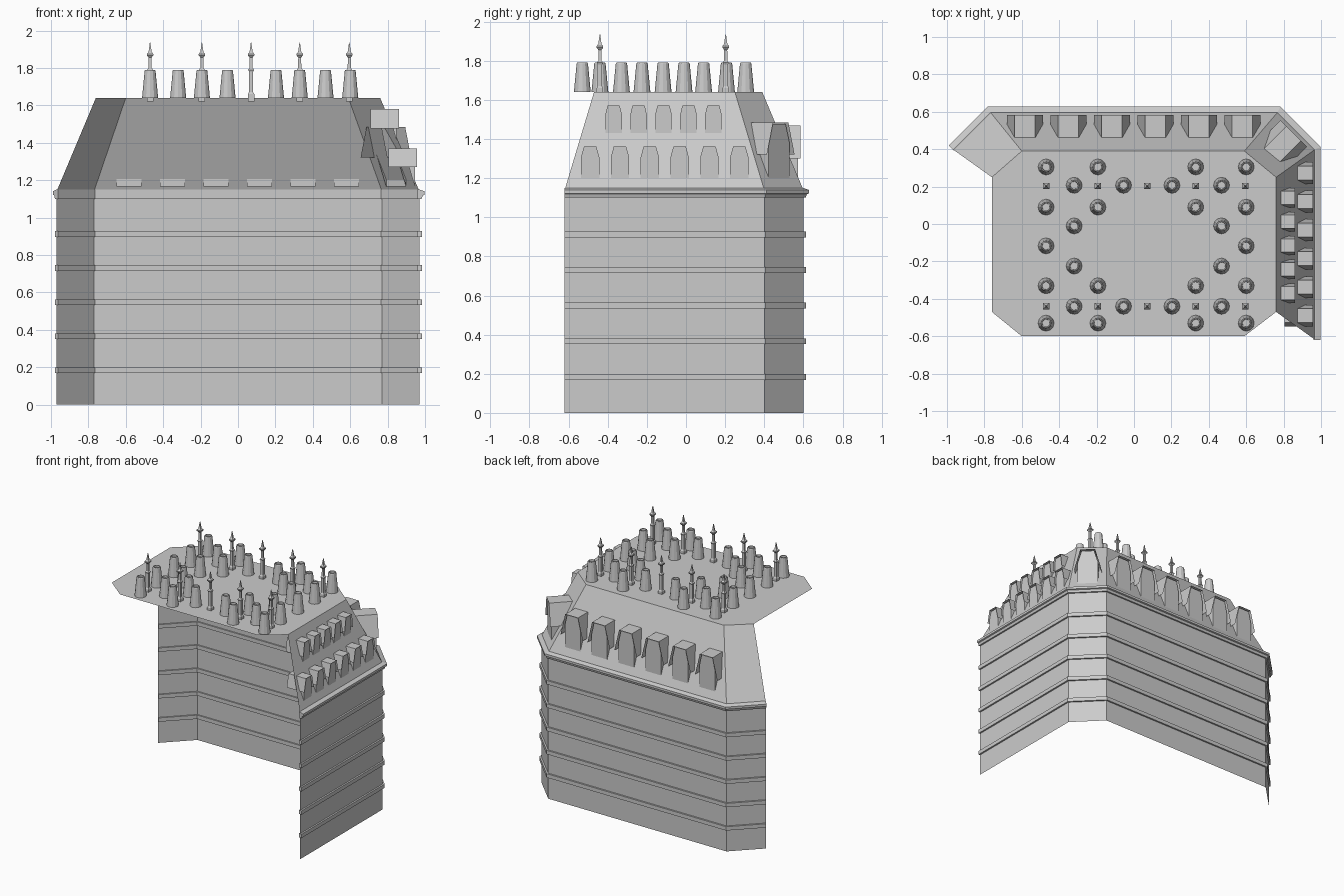
import bpy, bmesh
from math import radians, cos, sin, pi
from mathutils import Vector

if "Cube" in bpy.data.objects:
    bpy.data.objects.remove(bpy.data.objects["Cube"])

# Wall footprint (open on the front and most of the left)
PATH = [(-.97, .40), (-.77, .60), (.77, .60), (.97, .40), (.97, -.62)]
ROOF = [(-.76, .25), (-.60, .39), (.59, .39), (.76, .25), (.76, -.47)]
EAVE, TOP = 1.14, 1.64


def make(name, verts, faces, fix=True):
    me = bpy.data.meshes.new(name)
    me.from_pydata(verts, [], faces)
    if fix:
        bm = bmesh.new()
        bm.from_mesh(me)
        bmesh.ops.recalc_face_normals(bm, faces=bm.faces)
        bm.to_mesh(me)
        bm.free()
    ob = bpy.data.objects.new(name, me)
    bpy.context.collection.objects.link(ob)
    return ob


def offset_path(d):
    """Footprint moved outward by d with mitred corners."""
    pts = [Vector(p) for p in PATH]
    nor = []
    for a, b in zip(pts, pts[1:]):
        e = (b - a).normalized()
        nor.append(Vector((-e.y, e.x)))
    out = []
    for i, p in enumerate(pts):
        n1, n2 = nor[max(i - 1, 0)], nor[min(i, len(nor) - 1)]
        m = (n1 + n2).normalized()
        out.append(p + m * d / m.dot(n1))
    return out


def moulding(name, profile):
    """Closed (offset, z) profile swept along the footprint."""
    k, n = len(profile), len(PATH)
    rows = [offset_path(d) for d, z in profile]
    verts = [(*rows[j][i], profile[j][1]) for i in range(n) for j in range(k)]
    faces = [(i*k + j, i*k + (j+1) % k, (i+1)*k + (j+1) % k, (i+1)*k + j)
             for i in range(n - 1) for j in range(k)]
    faces += [tuple(range(k)), tuple(range((n-1)*k, n*k))]
    make(name, verts, faces)


def sheet(name, lower, upper):
    n = len(lower)
    make(name, lower + upper,
         [(i + 1, i, n + i, n + i + 1) for i in range(n - 1)], False)


def dormer(name, ang, front, s, z0, z1, w, top, flare, hz, depth, low, k):
    """Tapered window body cut to the roof slope, under a flared sheet hood."""
    a = radians(ang)

    def P(d, t, z):
        r = front - d
        return (r*cos(a) - t*sin(a), r*sin(a) + t*cos(a), z)

    sh = z0 + .68 * (z1 - z0)
    prof = [(-w, z0), (-w, sh), (-top*.85, z1 - .008), (top*.85, z1 - .008), (w, sh), (w, z0)]
    zc = z0 + .04
    verts = [P(0, s + t, z) for t, z in prof]
    verts += [P(max(.001, k*(z - zc)), s + t, z) for t, z in prof]
    faces = [tuple(range(6))] + [(i, i + 6, i + 7, i + 1) for i in range(5)]
    make(name + "_body", verts, faces)
    hood = [(-flare, hz, low), (-top, z1, depth), (top, z1, depth), (flare, hz, low)]
    verts = [P(-.012, s + t, z) for t, z, d in hood] + [P(d, s + t, z) for t, z, d in hood]
    make(name + "_hood", verts, [(i, i + 1, i + 5, i + 4) for i in range(3)], False)


def lathe(name, profile, sides, x, y, turn=0):
    n = len(profile)
    verts = [(x + r*cos(turn + 2*pi*i/sides), y + r*sin(turn + 2*pi*i/sides), z)
             for r, z in profile for i in range(sides)]
    faces = [(j*sides + i, j*sides + (i+1) % sides, (j+1)*sides + (i+1) % sides, (j+1)*sides + i)
             for j in range(n - 1) for i in range(sides)]
    faces += [tuple(range(sides)), tuple(range((n-1)*sides, n*sides))]
    return make(name, verts, faces)


# Walls, mansard slopes and flat roof deck
sheet("walls", [(*p, 0) for p in PATH], [(*p, EAVE) for p in PATH])
sheet("mansard_slope", [(*p, EAVE) for p in PATH], [(*p, TOP) for p in ROOF])
deck = ROOF + [(.59, -.60), (-.60, -.60), (-.76, -.47)]
make("roof_deck", [(*p, TOP) for p in deck], [tuple(reversed(range(8)))], False)

# Storey bands and cornice
for i in range(5):
    z = .184 + i * .182
    moulding(f"storey_band_{i}", [(-.01, z-.015), (.013, z-.015), (.013, z+.015), (-.01, z+.015)])
moulding("cornice", [(-.01, 1.10), (.012, 1.10), (.018, 1.118), (.028, 1.122),
                     (.028, 1.14), (0, 1.15), (-.01, 1.15)])

# Dormers on the right slope: two rows
for i in range(6):
    dormer(f"right_lower_dormer_{i}", 0, .945, -.49 + i*.1525, 1.17, 1.37,
           .047, .037, .058, 1.27, .14, .14, .43)
for i in range(5):
    dormer(f"right_upper_dormer_{i}", 0, .848, -.37 + i*.1275, 1.41, 1.58,
           .042, .036, .052, 1.475, .14, .14, .43)
# Back row and corner dormer
for i in range(6):
    dormer(f"back_dormer_{i}", 90, .572, .583 - i*.2325, 1.165, 1.47,
           .067, .055, .096, 1.30, .115, .04, .43)
dormer("corner_dormer", 45, .935, -.262, 1.165, 1.485,
       .075, .055, .1, 1.32, .17, .17, .53)

# Chimney pots
XA, XB = (-.47, -.193, .33, .60), (-.32, -.056, .203, .468)
ENDS_A, ENDS_B = (-.47, .60), (-.32, .468)
rows = [(.305, XA), (.207, XB), (.09, XA), (-.01, ENDS_B), (-.117, ENDS_A),
        (-.225, ENDS_B), (-.33, XA), (-.44, XB), (-.53, XA)]
for y, xs in rows:
    for x in xs:
        lathe("chimney_pot", [(.043, TOP), (.029, 1.785), (.026, 1.79), (.021, 1.79),
                              (.02, 1.775)], 12, x, y)

# Square finials
for y in (.203, -.44):
    for x in (-.47, -.193, .07, .33, .595):
        lathe("finial", [(.024, 1.62), (.024, 1.66), (.016, 1.67), (.016, 1.78), (.022, 1.79),
                         (.012, 1.80), (.011, 1.855), (.024, 1.867), (.024, 1.875),
                         (.012, 1.885), (.002, 1.935)], 4, x, y, pi/4)
